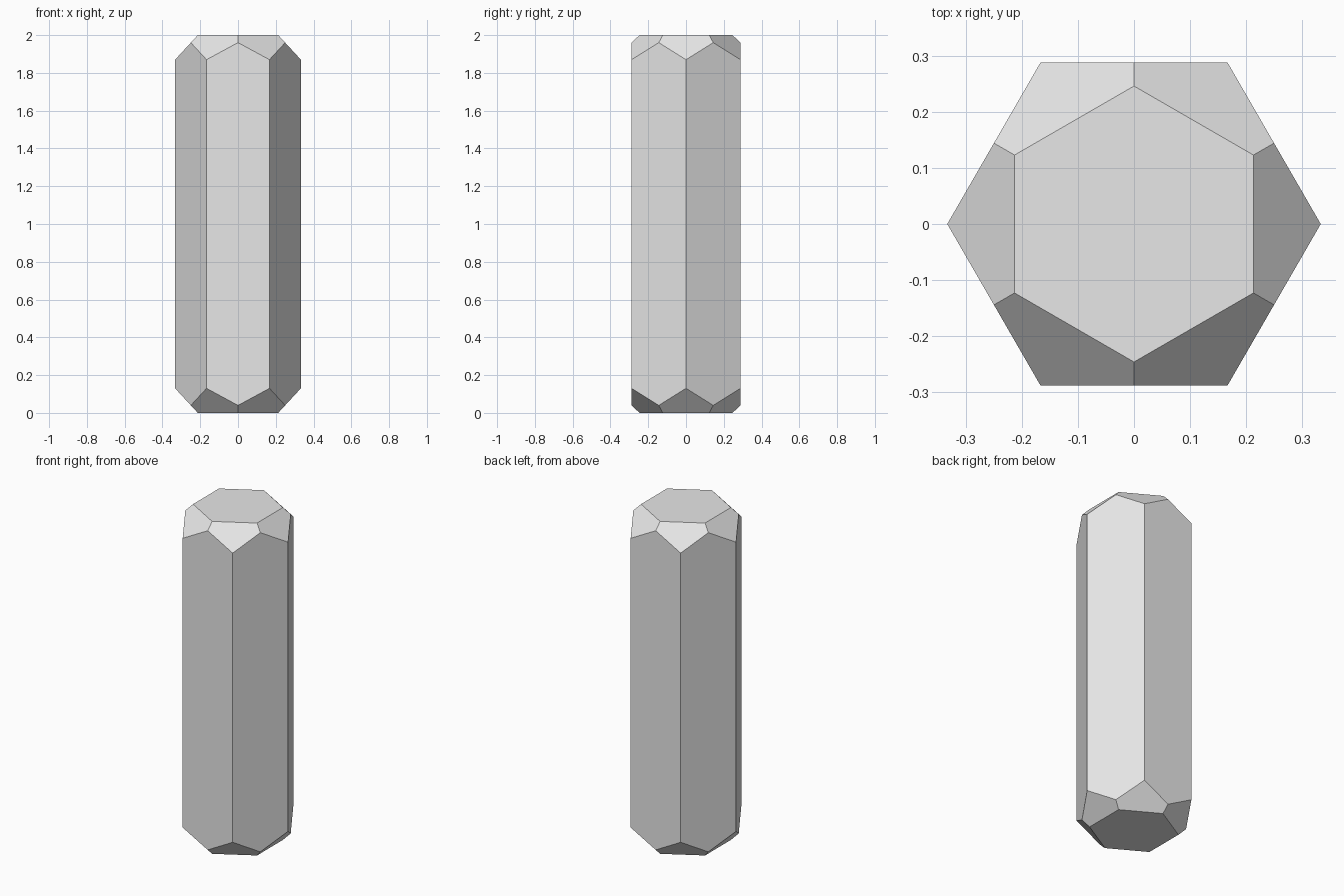
import bpy
import bmesh
from math import cos, sin, radians
from mathutils import Vector

cube = bpy.data.objects.get("Cube")
if cube:
    bpy.data.objects.remove(cube, do_unlink=True)

RADIUS = 0.333      # corner radius of the hexagonal shaft
HEIGHT = 2.0
CUT_RADIUS = 0.213  # where each corner cut meets the end face
CUT_DROP = 0.13     # how far each cut runs down the corner edge

# Hexagonal shaft with corners on the x axis
bm = bmesh.new()
ring = [bm.verts.new((RADIUS * cos(radians(a)), RADIUS * sin(radians(a)), 0))
        for a in range(0, 360, 60)]
base = bm.faces.new(ring)
extruded = bmesh.ops.extrude_face_region(bm, geom=[base], use_keep_orig=True)
top_verts = [g for g in extruded["geom"] if isinstance(g, bmesh.types.BMVert)]
bmesh.ops.translate(bm, verts=top_verts, vec=(0, 0, HEIGHT))
bmesh.ops.recalc_face_normals(bm, faces=bm.faces)


def cut_corner(angle, side):
    """Slice one corner off an end; side is 1 for the top, -1 for the bottom."""
    out = Vector((cos(radians(angle)), sin(radians(angle)), 0))
    end = Vector((0, 0, HEIGHT if side > 0 else 0))
    normal = out * CUT_DROP + Vector((0, 0, side * (RADIUS - CUT_RADIUS)))
    geom = bm.verts[:] + bm.edges[:] + bm.faces[:]
    bmesh.ops.bisect_plane(bm, geom=geom, dist=1e-5, plane_co=out * CUT_RADIUS + end,
                           plane_no=normal.normalized(), clear_outer=True)
    rim = [e for e in bm.edges if e.is_boundary]
    bmesh.ops.holes_fill(bm, edges=rim, sides=0)


# Corner facets on both ends
for side in (1, -1):
    for angle in range(0, 360, 60):
        cut_corner(angle, side)

bmesh.ops.recalc_face_normals(bm, faces=bm.faces)
mesh = bpy.data.meshes.new("crystal_shaft")
bm.to_mesh(mesh)
bm.free()

# Plain grey surface
grey = bpy.data.materials.new("light_grey")
grey.use_nodes = True
colour = (0.8, 0.8, 0.8, 1)
grey.diffuse_color = colour
for node in grey.node_tree.nodes:
    if node.type == "BSDF_PRINCIPLED":
        node.inputs["Base Color"].default_value = colour
mesh.materials.append(grey)

crystal = bpy.data.objects.new("crystal_shaft", mesh)
bpy.context.collection.objects.link(crystal)
